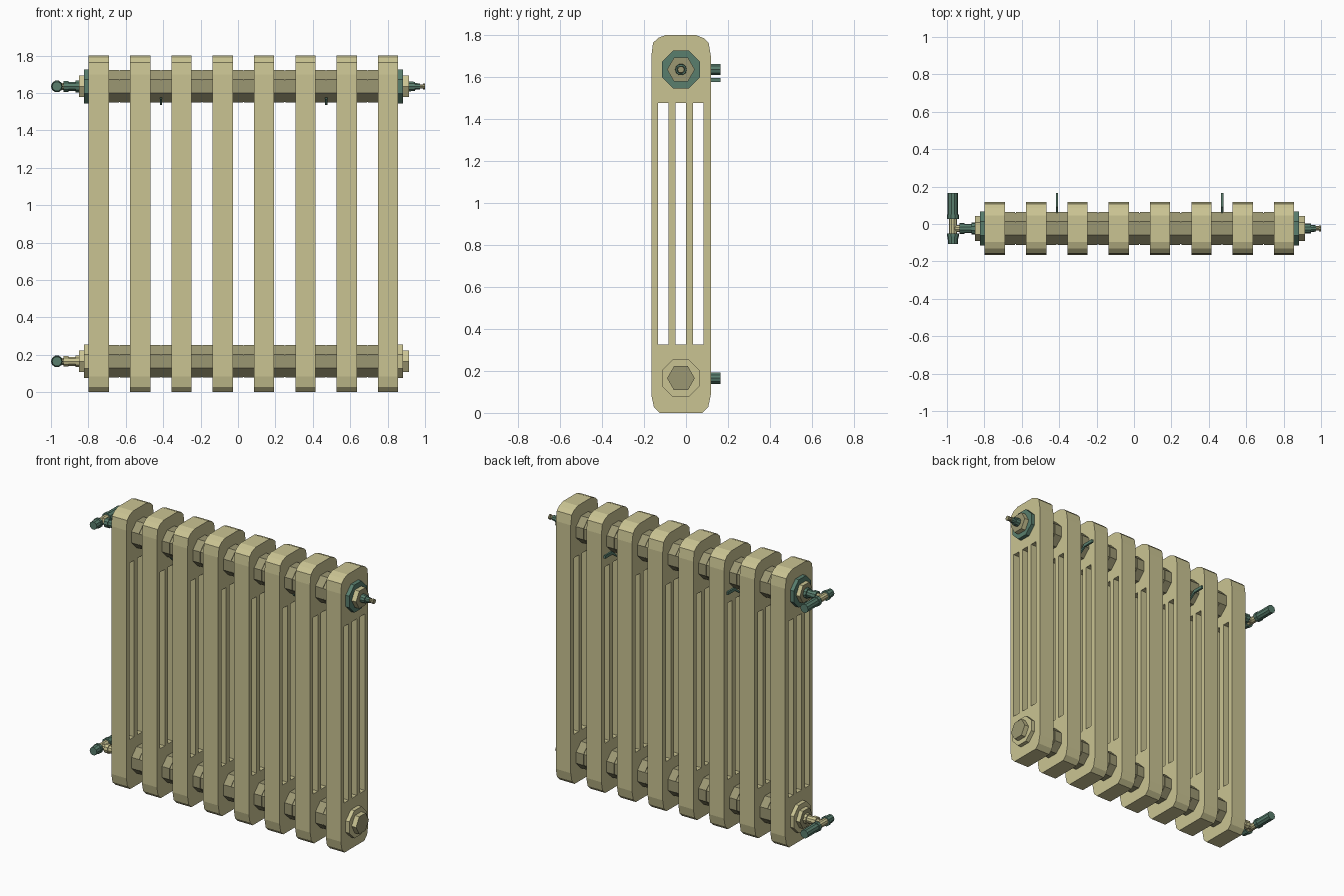
import bpy, bmesh, math
from mathutils import Matrix, Vector

if "Cube" in bpy.data.objects:
    bpy.data.objects.remove(bpy.data.objects["Cube"])


def colour(name, rgb):
    m = bpy.data.materials.new(name)
    m.diffuse_color = (*rgb, 1)
    m.use_nodes = True
    m.node_tree.nodes["Principled BSDF"].inputs["Base Color"].default_value = m.diffuse_color
    return m


CREAM = colour("cream enamel", (0.59, 0.55, 0.29))
TAN = colour("dull khaki", (0.33, 0.31, 0.17))
TEAL = colour("green patina metal", (0.10, 0.21, 0.155))
MATS = [CREAM, TAN, TEAL]
C, T, G = 0, 1, 2
CY, TOP, LOW = -0.024, 1.635, 0.165      # pipe axes


def add(name, mesh, mats):
    ob = bpy.data.objects.new(name, mesh)
    for m in mats:
        if m.name not in mesh.materials:
            mesh.materials.append(m)
    bpy.context.collection.objects.link(ob)
    return ob


def turned(name, segs, n, axis, a, b, phase=0.0, smooth=False):
    """Stack of capped prisms: segs = (start, end, r0, r1, colour, end colour)."""
    bm = bmesh.new()
    for s0, s1, r0, r1, col, cap in segs:
        rings = []
        for s, r in ((s0, r0), (s1, r1)):
            ring = []
            for i in range(n):
                t = 2 * math.pi * i / n + phase
                u, v = r * math.cos(t), r * math.sin(t)
                p = (s, a + u, b + v) if axis == 'x' else (a + u, s, b + v)
                ring.append(bm.verts.new(p))
            rings.append(ring)
        for i in range(n):
            j = (i + 1) % n
            f = bm.faces.new((rings[0][i], rings[0][j], rings[1][j], rings[1][i]))
            f.material_index, f.smooth = col, smooth
        for ring in rings:
            bm.faces.new(ring).material_index = cap
    bmesh.ops.recalc_face_normals(bm, faces=bm.faces)
    me = bpy.data.meshes.new(name)
    bm.to_mesh(me)
    bm.free()
    return add(name, me, MATS)


# Fin: side outline with three long slots, extruded along x
outline = [(-0.125, 0), (0.078, 0), (0.106, 0.028), (0.118, 0.085), (0.118, 1.70),
           (0.108, 1.762), (0.085, 1.784), (0.045, 1.80), (-0.095, 1.80),
           (-0.132, 1.786), (-0.157, 1.762), (-0.165, 1.70), (-0.165, 0.085), (-0.153, 0.028)]
loops = [outline]
for y0, y1 in ((-0.133, -0.084), (-0.051, 0.0), (0.034, 0.083)):
    loops.append([(y0, 0.325), (y1, 0.325), (y1, 1.475), (y0, 1.475)])
cu = bpy.data.curves.new("fin_outline", 'CURVE')
cu.dimensions, cu.fill_mode, cu.extrude = '2D', 'BOTH', 0.054
for pts in loops:
    sp = cu.splines.new('POLY')
    sp.points.add(len(pts) - 1)
    for p, (y, z) in zip(sp.points, pts):
        p.co = (y, z, 0, 1)
    sp.use_cyclic_u = True
helper = bpy.data.objects.new("fin_outline", cu)
bpy.context.collection.objects.link(helper)
fin = bpy.data.meshes.new_from_object(helper.evaluated_get(bpy.context.evaluated_depsgraph_get()))
bpy.data.objects.remove(helper)
fin.transform(Matrix(((0, 0, 1, 0), (1, 0, 0, 0), (0, 1, 0, 0), (0, 0, 0, 1))))
bm = bmesh.new()
bm.from_mesh(fin)
bmesh.ops.remove_doubles(bm, verts=bm.verts, dist=1e-5)
bmesh.ops.recalc_face_normals(bm, faces=bm.faces)
for f in bm.faces:
    f.smooth, f.material_index = False, 0
bm.to_mesh(fin)
bm.free()
fin.materials.clear()
X0, STEP = -0.744, 0.2209
for i in range(8):
    add(f"fin_{i + 1}", fin, [CREAM]).location.x = X0 + STEP * i

# Octagonal hubs joining the fins, with a thin seam halfway
P8, K8 = math.pi / 8, 1 / math.cos(math.pi / 8)
R, RS = 0.087 * K8, 0.084 * K8
for label, z in (("upper", TOP), ("lower", LOW)):
    segs = []
    for i in range(7):
        a, m, b = (X0 + STEP * (i + k) for k in (0.2, 0.5, 0.8))
        segs += [(a, m - 0.003, R, R, T, T), (m - 0.003, m + 0.003, RS, RS, T, T),
                 (m + 0.003, b, R, R, T, T)]
    turned(f"{label}_hubs", segs, 8, 'x', CY, z, P8)
    # End collars and hexagonal plugs
    ring = G if label == "upper" else C
    for side, x0, x1, x2 in (("left", -0.795, -0.823, -0.85), ("right", 0.853, 0.882, 0.914)):
        turned(f"{label}_{side}_collar", [(x0, x1, 0.09 * K8, 0.09 * K8, ring, ring)],
               8, 'x', CY, z, P8)
        turned(f"{label}_{side}_plug", [(x1, x2, 0.066, 0.066, C, T)], 6, 'x', CY, z)

# Bleed valve on the upper right
turned("bleed_valve", [(0.91, 0.945, 0.028, 0.026, G, G), (0.945, 0.972, 0.019, 0.017, G, T),
                       (0.97, 0.99, 0.012, 0.012, T, T), (0.988, 1.0, 0.016, 0.016, T, T)],
       10, 'x', CY, TOP)

# Two supply valves on the left, each a T of turned pieces
VX = -0.968
for label, z, m in (("upper", TOP, G), ("lower", LOW, C)):
    turned(f"{label}_valve_tail",
           [(-0.85, -0.868, 0.033, 0.033, m, m), (-0.868, -0.905, 0.025, 0.025, m, m),
            (-0.905, -0.932, 0.03, 0.03, m, m), (-0.932, VX, 0.019, 0.019, C, C)],
           10, 'x', CY, z)
    turned(f"{label}_valve_body",
           [(0.05, 0.165, 0.028, 0.028, G, G), (0.028, 0.05, 0.032, 0.032, G, G),
            (-0.055, 0.028, 0.022, 0.022, C, C), (-0.068, -0.052, 0.032, 0.032, G, G),
            (-0.108, -0.068, 0.026, 0.029, G, G)],
           10, 'y', VX, z)

# Wall hooks: bent flat strips cradling the upper hubs
path = [(0.165, 1.585), (0.09, 1.585), (0.035, 1.541), (-0.07, 1.541), (-0.105, 1.572)]
for n, x in enumerate((-0.412, 0.472)):
    bm = bmesh.new()
    prev = None
    for y, z in path:
        h = 0.02 if y > 0.08 else 0.009
        q = [bm.verts.new((x + dx, y, z + dz)) for dx, dz in
             ((-0.006, -h / 2), (0.006, -h / 2), (0.006, h / 2), (-0.006, h / 2))]
        if prev:
            for i in range(4):
                bm.faces.new((prev[i], prev[(i + 1) % 4], q[(i + 1) % 4], q[i]))
        else:
            bm.faces.new(q)
        prev = q
    bm.faces.new(prev)
    bmesh.ops.recalc_face_normals(bm, faces=bm.faces)
    me = bpy.data.meshes.new("wall_hook")
    bm.to_mesh(me)
    bm.free()
    add(f"wall_hook_{n + 1}", me, [TEAL])
